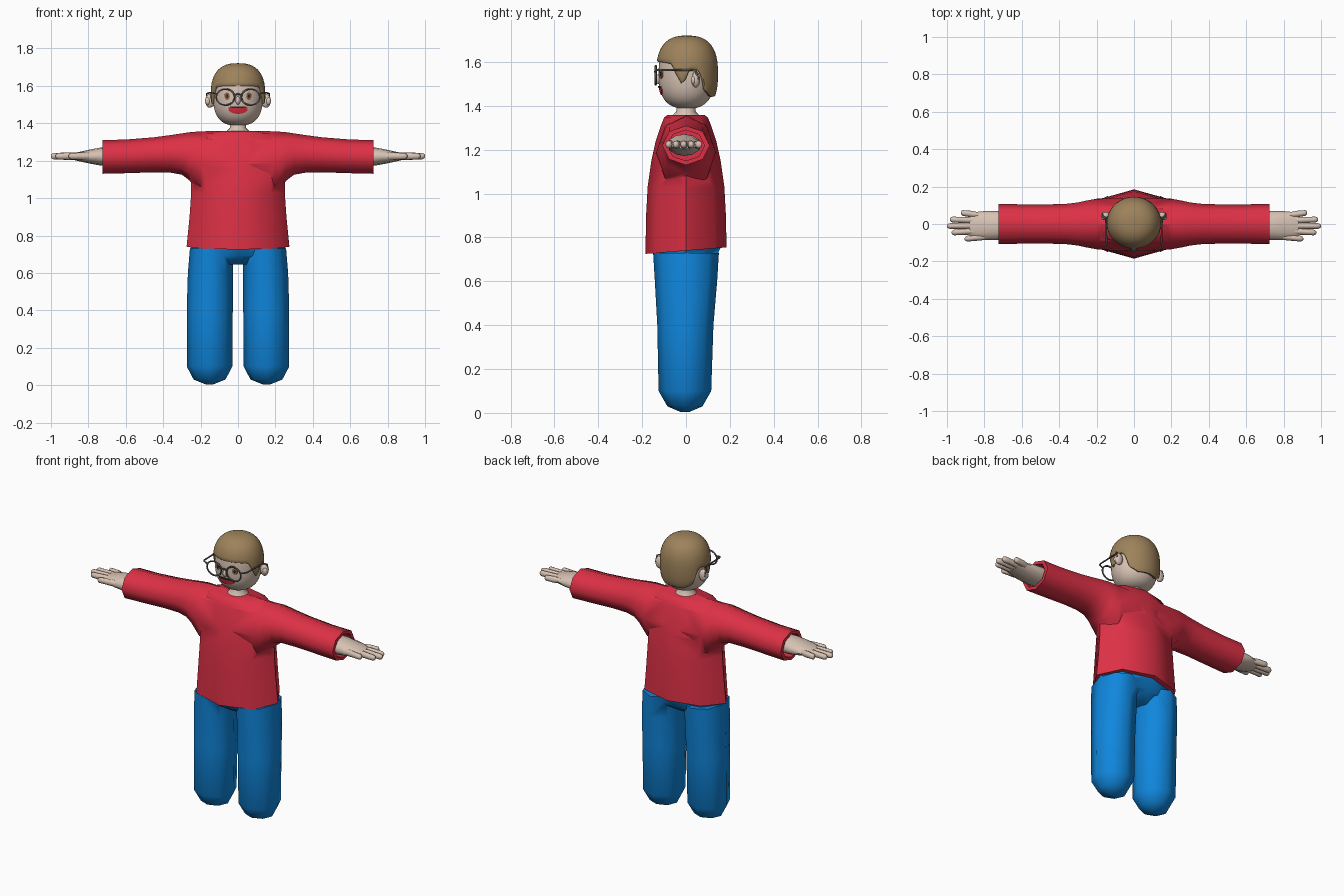
import bpy, bmesh, math
from mathutils import Vector

if "Cube" in bpy.data.objects:
    bpy.data.objects.remove(bpy.data.objects["Cube"])


def material(name, rgb):
    m = bpy.data.materials.new(name)
    m.diffuse_color = (*rgb, 1)
    m.use_nodes = True
    m.node_tree.nodes["Principled BSDF"].inputs["Base Color"].default_value = m.diffuse_color
    return m


RED = material("sweater red", (0.72, 0.03, 0.06))
BLUE = material("trouser blue", (0.005, 0.24, 0.72))
SKIN = material("skin", (0.68, 0.54, 0.45))
HAIR = material("hair brown", (0.34, 0.225, 0.105))
GREY = material("frame grey", (0.13, 0.12, 0.11))
EYE = material("eye brown", (0.28, 0.12, 0.05))
PUPIL = material("pupil dark", (0.03, 0.02, 0.02))
LIP = material("mouth red", (0.75, 0.03, 0.05))


def finish(bm, name, mat, angle=55):
    bmesh.ops.recalc_face_normals(bm, faces=bm.faces)
    me = bpy.data.meshes.new(name)
    bm.to_mesh(me)
    bm.free()
    me.materials.append(mat)
    ob = bpy.data.objects.new(name, me)
    bpy.context.collection.objects.link(ob)
    smooth(ob, angle)
    return ob


def smooth(ob, angle):
    bpy.ops.object.select_all(action='DESELECT')
    ob.select_set(True)
    bpy.context.view_layer.objects.active = ob
    bpy.ops.object.shade_smooth_by_angle(angle=math.radians(angle))


def ring(c, u, v, n=8):
    c, u, v = Vector(c), Vector(u), Vector(v)
    return [c + u * math.cos(2 * math.pi * i / n) + v * math.sin(2 * math.pi * i / n)
            for i in range(n)]


def loft(bm, rings):
    """Skin a closed tube through the rings and cap both ends."""
    vs = [[bm.verts.new(p) for p in r] for r in rings]
    n = len(rings[0])
    for a, b in zip(vs, vs[1:]):
        for i in range(n):
            bm.faces.new((a[i], a[(i + 1) % n], b[(i + 1) % n], b[i]))
    bm.faces.new(vs[0])
    bm.faces.new(vs[-1])


def mirror(ob):
    ob.modifiers.new("mirror", 'MIRROR')
    return ob


def union(ob, other, angle):
    """Fuse another part into ob."""
    b = ob.modifiers.new("union", 'BOOLEAN')
    b.operation, b.solver, b.object = 'UNION', 'EXACT', other
    bpy.context.view_layer.objects.active = ob
    for m in list(ob.modifiers):
        bpy.ops.object.modifier_apply(modifier=m.name)
    bpy.data.objects.remove(other)
    smooth(ob, angle)


def zring(z, hx, hy, cx=0, cy=0, tilt=0):
    r = ring((cx, cy, z), (hx, 0, 0), (0, hy, 0))
    return [p + Vector((0, 0, tilt * p.y)) for p in r]


def xring(x, lo, hi, hy, cy=0, k=1, n=8):
    return ring((x, cy, (lo + hi) / 2), (0, hy * k, 0), (0, 0, (hi - lo) / 2 * k), n)


# sweater: body plus one tube running from cuff to cuff
bm = bmesh.new()
loft(bm, [zring(0.74, 0.275, 0.185, tilt=0.08)] + [zring(*r) for r in (
    (0.9, 0.259, 0.182), (1.03, 0.25, 0.175), (1.15, 0.25, 0.158), (1.24, 0.25, 0.138),
    (1.31, 0.235, 0.115), (1.347, 0.19, 0.1), (1.358, 0.12, 0.085))])
sweater = finish(bm, "sweater", RED)
arm = [(0.725, 1.13, 1.31, 0.108), (0.6, 1.133, 1.313, 0.105), (0.45, 1.138, 1.325, 0.105),
       (0.36, 1.136, 1.337, 0.108), (0.3, 1.125, 1.346, 0.115), (0.26, 1.095, 1.352, 0.124),
       (0.2, 1.02, 1.357, 0.135)]
half = [xring(0.65, *arm[0][1:], k=0.78), xring(0.725, *arm[0][1:], k=0.78)]
half += [xring(*a) for a in arm]
other = [[Vector((-p.x, p.y, p.z)) for p in r] for r in reversed(half)]
bm = bmesh.new()
loft(bm, half + [xring(0, 1.0, 1.36, 0.14)] + other)
union(sweater, finish(bm, "sleeves", RED), 60)

# trousers: two round-ended legs fused to the hips
bm = bmesh.new()
loft(bm, [zring(z, hx, hy, cx, cy) for z, hx, hy, cx, cy in (
    (0.004, 0.02, 0.02, 0.152, -0.005), (0.03, 0.085, 0.08, 0.152, -0.005),
    (0.1, 0.122, 0.12, 0.152, -0.005), (0.4, 0.123, 0.128, 0.151, -0.003),
    (0.6, 0.12, 0.142, 0.148, 0), (0.73, 0.115, 0.15, 0.142, 0))])
trousers = mirror(finish(bm, "trousers", BLUE))
bm = bmesh.new()
loft(bm, [zring(0.645, 0.2, 0.06), zring(0.69, 0.25, 0.13), zring(0.755, 0.257, 0.158)])
union(trousers, finish(bm, "hips", BLUE), 60)

# hands: flat palm and five fingers each
bm = bmesh.new()
loft(bm, [xring(x, 1.222 - h, 1.222 + h, hy, -0.008, n=12) for x, h, hy in (
    (0.655, 0.05, 0.07), (0.73, 0.049, 0.078), (0.79, 0.038, 0.078),
    (0.84, 0.027, 0.073), (0.88, 0.018, 0.06))])
for y, tip in ((0.06, 0.925), (0.024, 0.985), (-0.011, 1.0), (-0.046, 0.975), (-0.08, 0.905)):
    root = 0.76 if y < -0.07 else 0.83
    y0 = y * 0.8
    prof = ((0, 0.014), (0.4, 0.0175), (0.7, 0.016), (0.9, 0.0155), (0.97, 0.011), (1, 0.005))
    loft(bm, [xring(root + (tip - root) * t, 1.224 - r * 1.15, 1.224 + r * 1.15, r,
                    y0 + (y - y0) * t) for t, r in prof])
mirror(finish(bm, "hands", SKIN))

# neck
bm = bmesh.new()
loft(bm, [ring((0, 0, z), (r, 0, 0), (0, r, 0), 20) for z, r in (
    (1.33, 0.07), (1.36, 0.058), (1.375, 0.043), (1.43, 0.042))])
finish(bm, "neck", SKIN)

# head: squarish ovoid
N, ZC = 2.6, 1.545


def ovoid(t, a, rx, ry, h, cy):
    c, s = math.cos(t), math.sin(t)
    r = abs(s) ** (2 / N)
    z = ZC + math.copysign(abs(c) ** (2 / N), c) * h
    return Vector((rx * r * math.sin(a), cy - ry * r * math.cos(a), z))


SEG = 64
bm = bmesh.new()
loft(bm, [[ovoid(math.pi * j / 24, 2 * math.pi * i / SEG, 0.133, 0.128, 0.158, 0.003)
           for i in range(SEG)] for j in [0.1, *range(1, 24), 23.9]])
finish(bm, "head", SKIN)

# hair: cap cut along a hairline with sideburns and a long back
LINE = [(0, 1.607), (35, 1.605), (58, 1.598), (70, 1.545), (79, 1.508), (87, 1.525), (94, 1.565),
        (108, 1.572), (118, 1.55), (128, 1.475), (150, 1.447), (180, 1.45)]


def hairline(a):
    d = abs((math.degrees(a) + 180) % 360 - 180)
    for (d0, z0), (d1, z1) in zip(LINE, LINE[1:]):
        if d <= d1:
            return z0 + (z1 - z0) * (d - d0) / (d1 - d0)
    return LINE[-1][1]


H, SEG = 0.176, 96
rows = [[] for _ in range(18)]
for i in range(SEG):
    a = 2 * math.pi * i / SEG
    q = (hairline(a) - ZC) / H
    end = math.acos(math.copysign(abs(q) ** (N / 2), q))
    for j in range(16):
        rows[j].append(ovoid(end * max(j, 0.1) / 15, a, 0.146, 0.141, H, 0.005))
    edge = rows[15][-1]
    rows[16].append(Vector((edge.x * 0.97, edge.y * 0.97, edge.z - 0.006)))
    rows[17].append(Vector((edge.x * 0.85, edge.y * 0.85, edge.z)))
bm = bmesh.new()
loft(bm, rows)
finish(bm, "hair", HAIR, 60)

# ears with a small inner fold
bm = bmesh.new()
for c, s in (((0.15, 0.045, 1.52), (0.026, 0.019, 0.037)),
             ((0.162, 0.034, 1.518), (0.014, 0.012, 0.02))):
    vs = bmesh.ops.create_uvsphere(bm, u_segments=16, v_segments=10, radius=1)['verts']
    bmesh.ops.scale(bm, vec=s, verts=vs)
    bmesh.ops.translate(bm, vec=c, verts=vs)
mirror(finish(bm, "ears", SKIN, 80))


# painted face details: thin patches that follow the face
def face_y(x, z):
    r = (1 - abs((z - ZC) / 0.158) ** N) ** (1 / N)
    return 0.003 - 0.128 * math.sqrt(max(r * r - (x / 0.133) ** 2, 0))


def patch(name, mat, cx, cz, rx, up, down, lift):
    bm = bmesh.new()
    rings = []
    for k in (0.05, 0.5, 1, 1.001):
        pts = []
        for i in range(24):
            a = 2 * math.pi * i / 24
            x = cx + rx * k * math.cos(a)
            z = cz + (up if math.sin(a) > 0 else down) * k * math.sin(a)
            pts.append((x, face_y(x, z) - (lift if k < 1.0005 else -0.002), z))
        rings.append(pts)
    loft(bm, rings)
    return finish(bm, name, mat, 40)


mirror(patch("eyes", EYE, 0.058, 1.545, 0.014, 0.02, 0.02, 0.004))
mirror(patch("pupils", PUPIL, 0.058, 1.545, 0.006, 0.01, 0.01, 0.006))
patch("mouth", LIP, 0, 1.476, 0.052, 0.012, 0.026, 0.004)
patch("mouth_line", PUPIL, 0, 1.486, 0.05, 0.005, 0.004, 0.006)

# nose
bm = bmesh.new()
vs = bmesh.ops.create_uvsphere(bm, u_segments=16, v_segments=10, radius=1)['verts']
bmesh.ops.scale(bm, vec=(0.013, 0.016, 0.022), verts=vs)
bmesh.ops.translate(bm, vec=(0, -0.126, 1.522), verts=vs)
finish(bm, "nose", SKIN, 80)

# glasses: rims, bridge and temples as thin wire
cu = bpy.data.curves.new("glasses", 'CURVE')
cu.dimensions, cu.bevel_depth, cu.bevel_resolution = '3D', 0.0048, 1
cu.materials.append(GREY)


def wire(pts, cyclic=False):
    sp = cu.splines.new('POLY')
    sp.points.add(len(pts) - 1)
    for p, co in zip(sp.points, pts):
        p.co = (*co, 1)
    sp.use_cyclic_u = cyclic


for s in (1, -1):
    wire(ring((s * 0.067, -0.138, 1.54), (0.049, 0, 0), (0, 0, 0.043), 28), True)
    wire([(s * x, y, z) for x, y, z in (
        (0.112, -0.138, 1.556), (0.138, -0.134, 1.564), (0.146, -0.12, 1.564),
        (0.15, 0.03, 1.564), (0.168, 0.045, 1.558), (0.168, 0.056, 1.52))])
wire([(-0.02, -0.138, 1.55), (0, -0.142, 1.557), (0.02, -0.138, 1.55)])
bpy.context.collection.objects.link(bpy.data.objects.new("glasses", cu))
